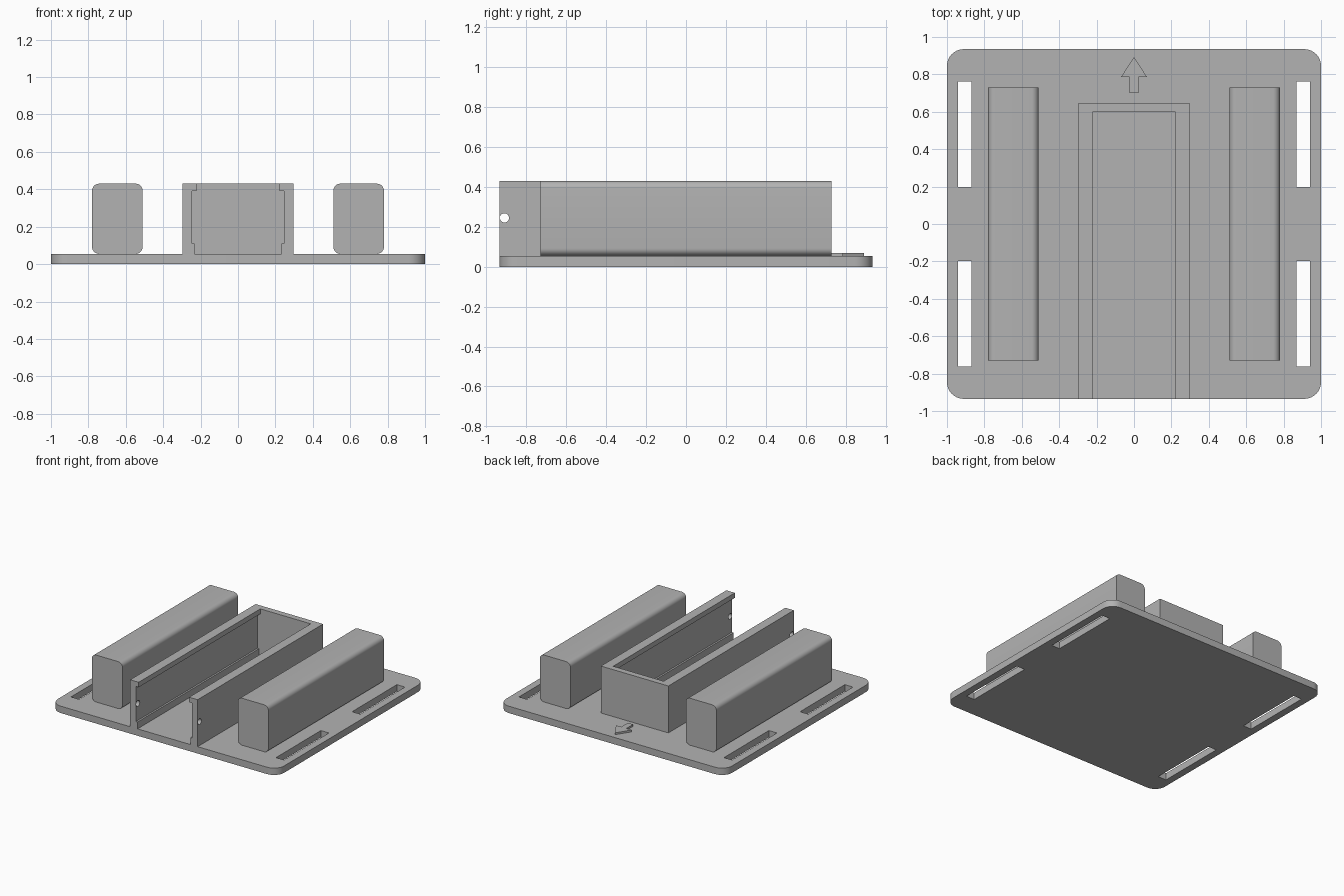
import bpy
import bmesh
import math
from mathutils import Matrix, Vector

if "Cube" in bpy.data.objects:
    bpy.data.objects.remove(bpy.data.objects["Cube"], do_unlink=True)

GREY = (0.45, 0.45, 0.45, 1.0)
grey = bpy.data.materials.new("plain grey")
grey.use_nodes = True
grey.diffuse_color = GREY
grey.node_tree.nodes["Principled BSDF"].inputs["Base Color"].default_value = GREY

PLATE_TOP, TOP = 0.055, 0.43
HALF_DEPTH = 0.935
# Turns a profile drawn in XY into one standing in XZ, extruded along +Y
STAND = Matrix(((1, 0, 0, 0), (0, 0, 1, 0), (0, 1, 0, 0), (0, 0, 0, 1)))


def prism(name, points, start, end, stand=False):
    """Extrude a closed profile along Z, or along Y when standing."""
    bm = bmesh.new()
    face = bm.faces.new([bm.verts.new((x, y, start)) for x, y in points])
    ext = bmesh.ops.extrude_face_region(bm, geom=[face])
    moved = [v for v in ext["geom"] if isinstance(v, bmesh.types.BMVert)]
    bmesh.ops.translate(bm, verts=moved, vec=(0, 0, end - start))
    if stand:
        bm.transform(STAND)
    bmesh.ops.recalc_face_normals(bm, faces=bm.faces)
    mesh = bpy.data.meshes.new(name)
    bm.to_mesh(mesh)
    bm.free()
    mesh.materials.append(grey)
    obj = bpy.data.objects.new(name, mesh)
    bpy.context.collection.objects.link(obj)
    return obj


def rect(x0, x1, y0, y1):
    return [(x0, y0), (x1, y0), (x1, y1), (x0, y1)]


def rounded_rect(x0, x1, y0, y1, r, steps=8):
    corners = [(x1 - r, y1 - r), (x0 + r, y1 - r), (x0 + r, y0 + r), (x1 - r, y0 + r)]
    points = []
    for quarter, (cx, cy) in enumerate(corners):
        for i in range(steps + 1):
            a = (quarter + i / steps) * math.pi / 2
            points.append((cx + r * math.cos(a), cy + r * math.sin(a)))
    return points


def mirrored(half):
    """Close a right-hand half profile with its mirror image."""
    return half + [(-x, y) for x, y in reversed(half) if x > 0]


def select_only(obj):
    bpy.ops.object.select_all(action='DESELECT')
    obj.select_set(True)
    bpy.context.view_layer.objects.active = obj


def cut(target, cutter):
    cutter.hide_render = True
    mod = target.modifiers.new("cut", 'BOOLEAN')
    mod.operation = 'DIFFERENCE'
    mod.solver = 'EXACT'
    mod.object = cutter
    select_only(target)
    bpy.ops.object.modifier_apply(modifier=mod.name)
    bpy.data.objects.remove(cutter, do_unlink=True)


def smooth(obj):
    select_only(obj)
    bpy.ops.object.shade_smooth_by_angle(angle=math.radians(30))


# Base plate with four strap slots
plate = prism("base_plate",
              rounded_rect(-1, 1, -HALF_DEPTH, HALF_DEPTH, 0.09), 0, PLATE_TOP)
for sx in (-1, 1):
    for sy in (-1, 1):
        xs = sorted((sx * 0.87, sx * 0.942))
        ys = sorted((sy * 0.197, sy * 0.763))
        cut(plate, prism("slot_cutter", rect(*xs, *ys), -0.1, 0.1))
smooth(plate)

# Two long padded bars
for side, sx in (("left", 1), ("right", -1)):
    xs = sorted((sx * 0.51, sx * 0.78))
    bar = prism(side + "_bar", rounded_rect(*xs, PLATE_TOP, TOP, 0.037),
                -0.73, 0.73, stand=True)
    smooth(bar)

# Open-fronted housing with grooved side walls
housing = prism("housing", rect(-0.298, 0.298, -HALF_DEPTH, 0.648), PLATE_TOP, TOP)
cavity = mirrored([(0.233, 0), (0.233, 0.11), (0.247, 0.11),
                   (0.247, 0.39), (0.223, 0.39), (0.223, 0.5)])
cut(housing, prism("cavity_cutter", cavity, -1.1, 0.6, stand=True))

# Cross pin hole near the open end
bpy.ops.mesh.primitive_cylinder_add(vertices=32, radius=0.023, depth=1,
                                    location=(0, -0.91, 0.245),
                                    rotation=(0, math.pi / 2, 0))
pin = bpy.context.object
pin.name = "pin_hole_cutter"
pin.data.materials.append(grey)
cut(housing, pin)
smooth(housing)

# Raised direction arrow
prism("direction_arrow",
      mirrored([(0.023, 0.70), (0.023, 0.785), (0.07, 0.785), (0, 0.893)]),
      PLATE_TOP, 0.07)
